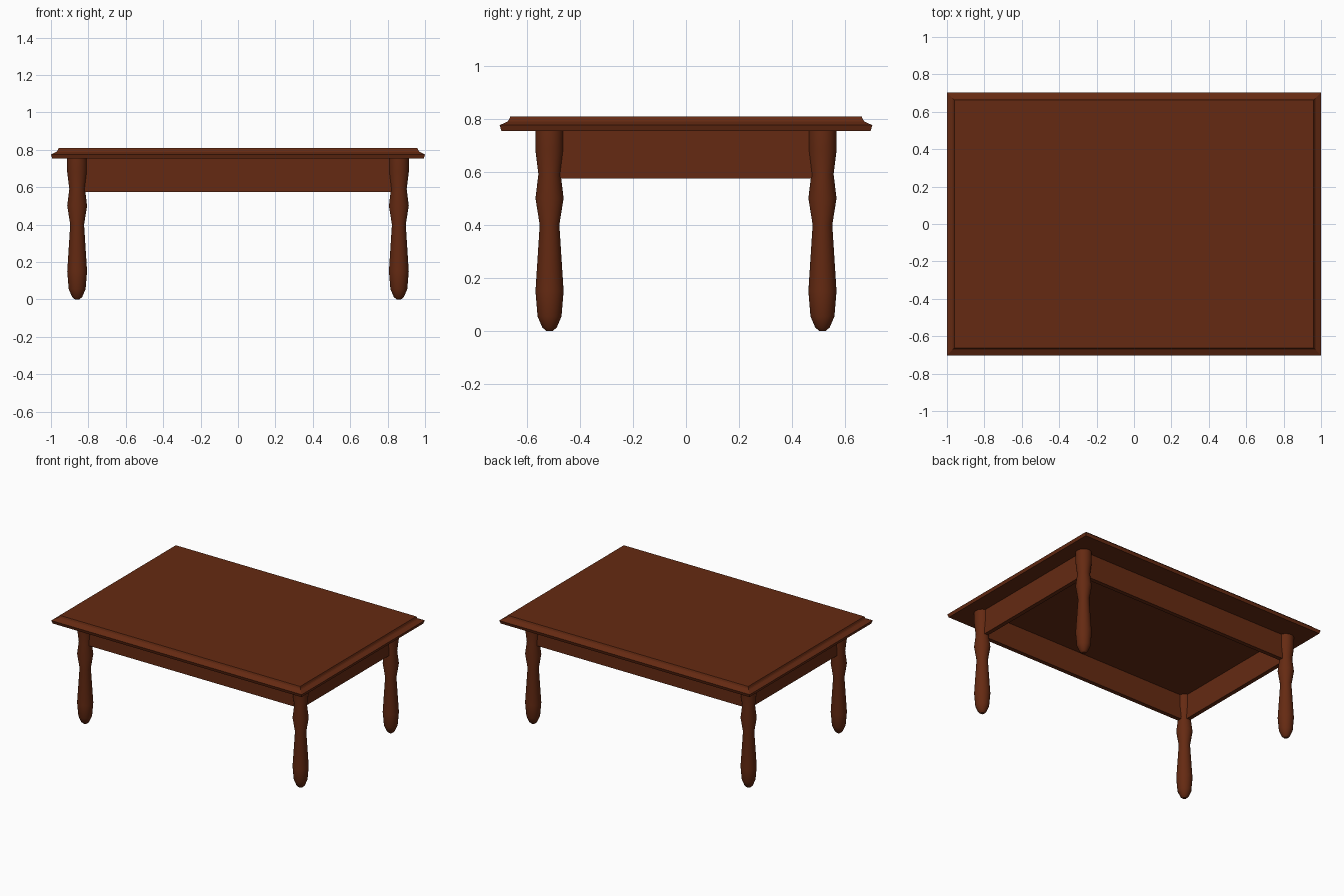
import bpy, bmesh, math

if "Cube" in bpy.data.objects:
    bpy.data.objects.remove(bpy.data.objects["Cube"])

wood = bpy.data.materials.new("dark_wood")
wood.diffuse_color = (0.13, 0.023, 0.006, 1)
wood.use_nodes = True
wood.node_tree.nodes["Principled BSDF"].inputs["Base Color"].default_value = wood.diffuse_color


def finish(name, bm, smooth=False):
    bmesh.ops.recalc_face_normals(bm, faces=bm.faces)
    mesh = bpy.data.meshes.new(name)
    bm.to_mesh(mesh)
    bm.free()
    mesh.materials.append(wood)
    ob = bpy.data.objects.new(name, mesh)
    bpy.context.collection.objects.link(ob)
    if smooth:
        bpy.ops.object.select_all(action='DESELECT')
        ob.select_set(True)
        bpy.context.view_layer.objects.active = ob
        bpy.ops.object.shade_smooth_by_angle(angle=math.radians(35))
    return ob


def loft(bm, rings):
    """Skin a stack of equal-length point rings and cap both ends."""
    loops = [[bm.verts.new(p) for p in ring] for ring in rings]
    for a, b in zip(loops, loops[1:]):
        for i in range(len(a)):
            j = (i + 1) % len(a)
            bm.faces.new((a[i], a[j], b[j], b[i]))
    bm.faces.new(loops[0])
    bm.faces.new(loops[-1])


def board(name, center, size):
    bm = bmesh.new()
    bmesh.ops.create_cube(bm, size=1)
    for v in bm.verts:
        v.co = [c + p * s for c, p, s in zip(center, v.co, size)]
    return finish(name, bm)


# Tabletop with moulded edge: (inset, height)
edge = [(0.007, 0.753), (0.0, 0.775), (0.03, 0.789), (0.035, 0.795), (0.04, 0.808)]
bm = bmesh.new()
loft(bm, [[(sx * (1 - d), sy * (0.702 - d), z)
           for sx, sy in ((-1, -1), (1, -1), (1, 1), (-1, 1))] for d, z in edge])
finish("tabletop", bm)

# Turned legs: (radius, height)
LX, LY, SIDES = 0.86, 0.514, 32
turning = [(0.012, 0.004), (0.027, 0.013), (0.045, 0.055), (0.053, 0.15),
           (0.037, 0.40), (0.053, 0.50), (0.042, 0.59), (0.053, 0.68), (0.053, 0.755)]
turning[0] = (0.012, 0.0)
for fy, front in ((-1, "front"), (1, "back")):
    for fx, side in ((-1, "left"), (1, "right")):
        bm = bmesh.new()
        loft(bm, [[(fx * LX + r * math.cos(2 * math.pi * i / SIDES),
                    fy * LY + r * math.sin(2 * math.pi * i / SIDES), z)
                   for i in range(SIDES)] for r, z in turning])
        finish(f"{front}_{side}_leg", bm, smooth=True)

# Apron boards running between the legs
for s, name in ((-1, "front"), (1, "back")):
    board(name + "_apron", (0, s * LY, 0.665), (2 * LX, 0.03, 0.18))
for s, name in ((-1, "left"), (1, "right")):
    board(name + "_apron", (s * LX, 0, 0.665), (0.03, 2 * LY, 0.18))
